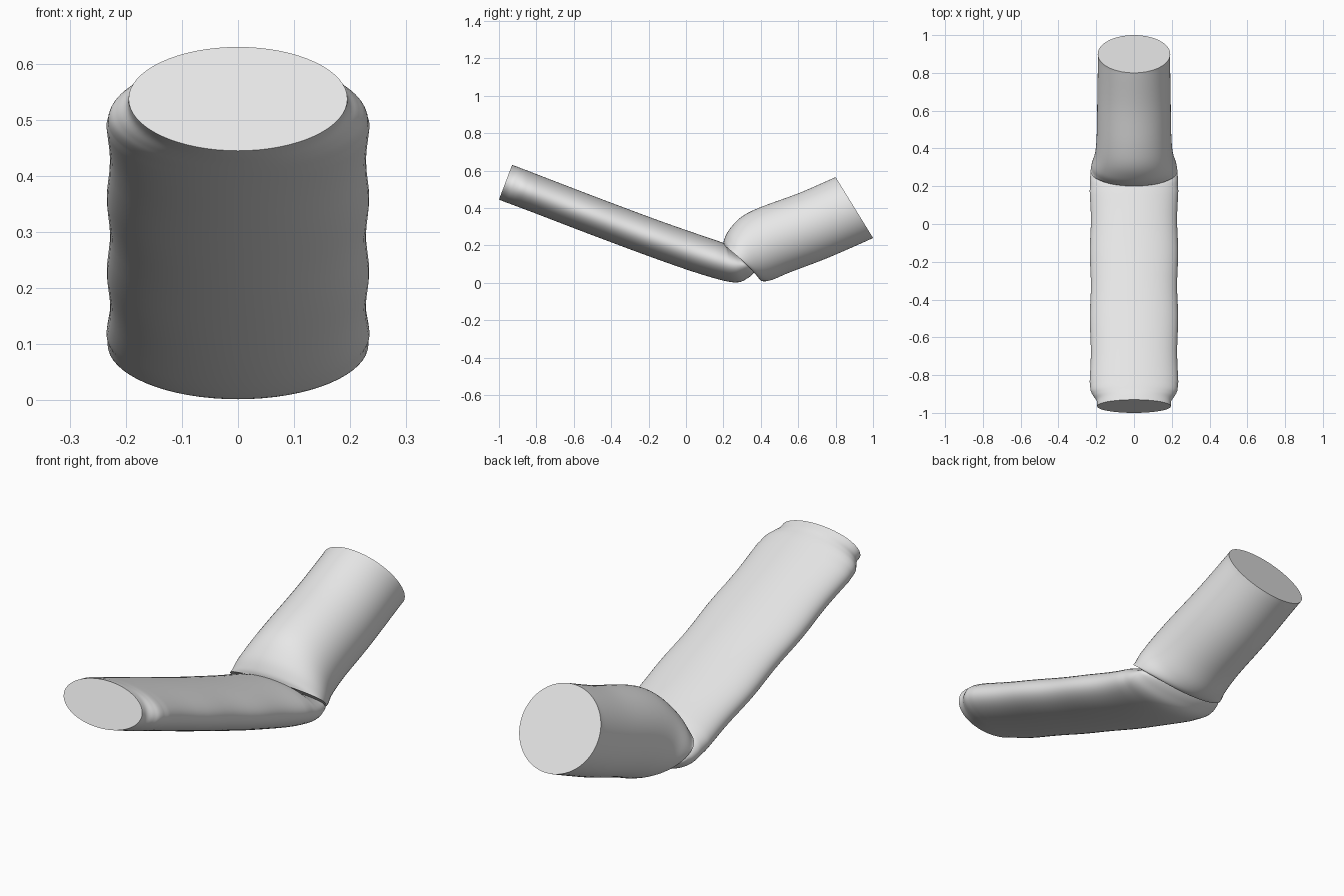
import bpy, bmesh, math
from mathutils import Vector

if "Cube" in bpy.data.objects:
    bpy.data.objects.remove(bpy.data.objects["Cube"])

SIDES = 64
STEPS = 5

skin = bpy.data.materials.new("light grey")
skin.diffuse_color = (0.8, 0.8, 0.8, 1)
skin.use_nodes = True
skin.node_tree.nodes["Principled BSDF"].inputs["Base Color"].default_value = skin.diffuse_color


def smooth_path(rows):
    """Catmull-Rom interpolation through rows of section values."""
    pts = [Vector(r) for r in rows]
    out = []
    for i in range(len(pts) - 1):
        b, c = pts[i], pts[i + 1]
        a = pts[i - 1] if i else b * 2 - c
        d = pts[i + 2] if i + 2 < len(pts) else c * 2 - b
        for s in range(STEPS):
            t = s / STEPS
            out.append(0.5 * (2 * b + (c - a) * t + (2 * a - 5 * b + 4 * c - d) * t ** 2
                              + (3 * b - a - 3 * c + d) * t ** 3))
    return out + [pts[-1]]


def tube(name, rows, ripple=0.0):
    """Loft elliptical sections: top y, top z, bottom y, bottom z, half width."""
    bm = bmesh.new()
    rings = []
    for ty, tz, by, bz, w in smooth_path(rows):
        mid = Vector((0, (ty + by) / 2, (tz + bz) / 2))
        up = Vector((0, ty, tz)) - mid
        if -0.85 < mid.y < 0.2:
            w += ripple * math.cos((mid.y + 0.85) * 2 * math.pi / 0.35)
        ring = []
        for k in range(SIDES):
            a = 2 * math.pi * k / SIDES
            ring.append(bm.verts.new(mid + up * math.cos(a) + Vector((w * math.sin(a), 0, 0))))
        rings.append(ring)
    for r0, r1 in zip(rings, rings[1:]):
        for k in range(SIDES):
            n = (k + 1) % SIDES
            bm.faces.new((r0[k], r0[n], r1[n], r1[k]))
    bm.faces.new(rings[0])
    bm.faces.new(rings[-1])
    bmesh.ops.recalc_face_normals(bm, faces=bm.faces)
    mesh = bpy.data.meshes.new(name)
    bm.to_mesh(mesh)
    bm.free()
    mesh.materials.append(skin)
    ob = bpy.data.objects.new(name, mesh)
    bpy.context.collection.objects.link(ob)
    bpy.ops.object.select_all(action='DESELECT')
    ob.select_set(True)
    bpy.context.view_layer.objects.active = ob
    bpy.ops.object.shade_smooth_by_angle(angle=math.radians(40))


# long flattened tube with a narrower collar at its open end and a rounded bend
tube("long_tube", [
    (-0.93, 0.63, -1.00, 0.445, 0.195),
    (-0.90, 0.62, -0.97, 0.433, 0.198),
    (-0.875, 0.61, -0.94, 0.422, 0.216),
    (-0.84, 0.597, -0.905, 0.409, 0.231),
    (-0.75, 0.562, -0.82, 0.377, 0.231),
    (-0.45, 0.447, -0.52, 0.262, 0.231),
    (-0.15, 0.335, -0.22, 0.150, 0.231),
    (0.07, 0.258, 0.03, 0.062, 0.231),
    (0.20, 0.213, 0.20, 0.012, 0.232),
    (0.22, 0.195, 0.28, 0.003, 0.232),
    (0.25, 0.170, 0.33, 0.025, 0.225),
    (0.28, 0.150, 0.36, 0.050, 0.210),
    (0.30, 0.130, 0.37, 0.070, 0.160),
], 0.003)

# short round tube, flared where it meets the bend
tube("short_tube", [
    (0.20, 0.205, 0.36, 0.07, 0.230),
    (0.205, 0.235, 0.385, 0.03, 0.228),
    (0.235, 0.290, 0.408, 0.009, 0.222),
    (0.30, 0.355, 0.46, 0.016, 0.205),
    (0.40, 0.405, 0.56, 0.058, 0.197),
    (0.60, 0.478, 0.75, 0.130, 0.194),
    (0.77, 0.552, 0.95, 0.217, 0.191),
    (0.80, 0.565, 1.00, 0.240, 0.192),
])
